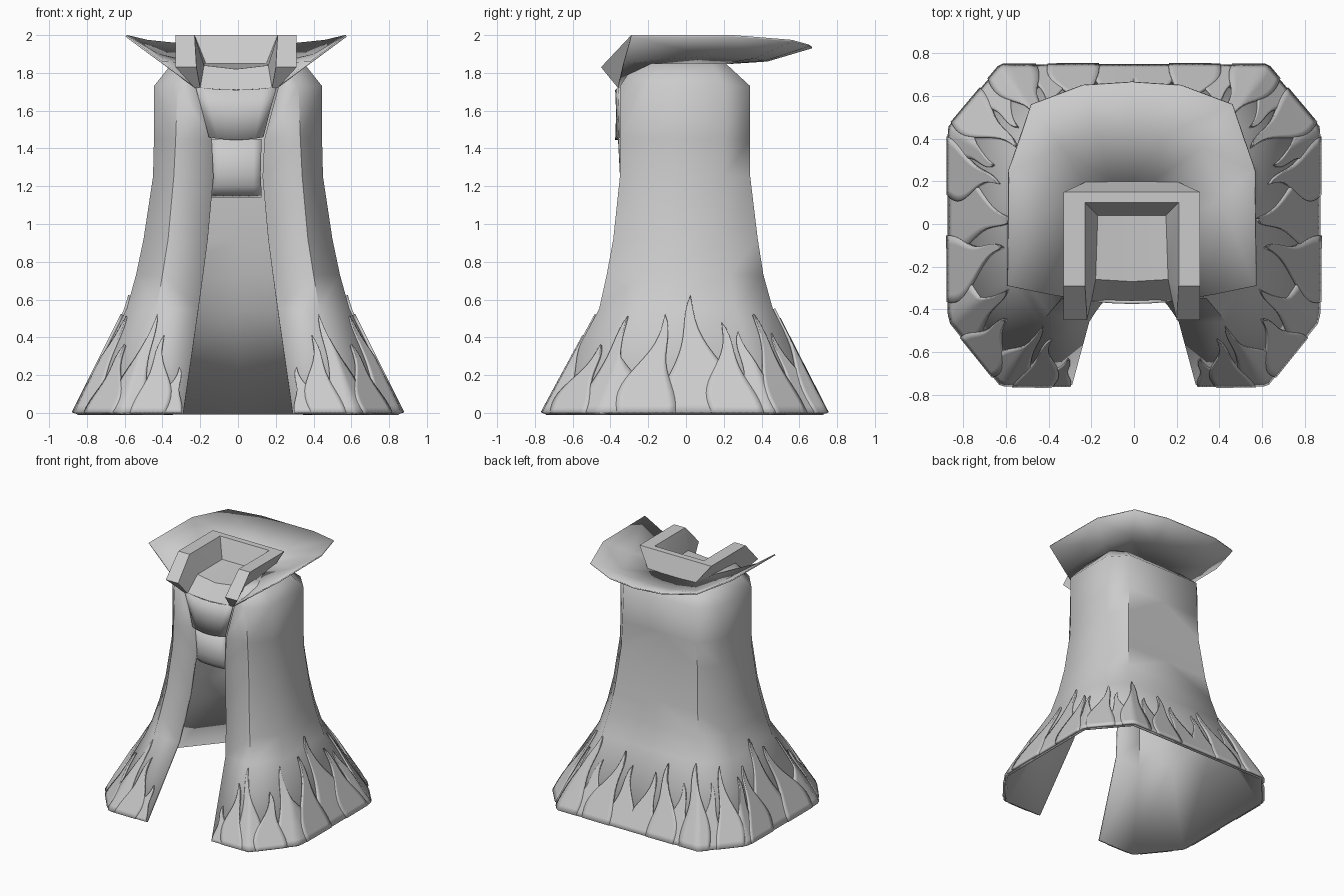
import bpy, math
from mathutils import Vector

cube = bpy.data.objects.get("Cube")
if cube:
    bpy.data.objects.remove(cube, do_unlink=True)


def finish(obj, thickness=0.0, angle=50, shift=0.0):
    """Mirror across x, give the sheet thickness and smooth it."""
    mirror = obj.modifiers.new("mirror", "MIRROR")
    mirror.use_clip = True
    if thickness:
        solid = obj.modifiers.new("thickness", "SOLIDIFY")
        solid.thickness = thickness
    obj.location.x = shift
    bpy.ops.object.select_all(action="DESELECT")
    obj.select_set(True)
    bpy.context.view_layer.objects.active = obj
    bpy.ops.object.shade_smooth_by_angle(angle=math.radians(angle))


def sheet(name, grids, **options):
    """Skin one or more grids of points into a mirrored object."""
    verts, faces = [], []
    for rows in grids:
        base, n = len(verts), len(rows[0])
        verts += [tuple(p) for row in rows for p in row]
        for r in range(len(rows) - 1):
            for c in range(n - 1):
                k = base + r * n + c
                faces.append((k, k + 1, k + n + 1, k + n))
    mesh = bpy.data.meshes.new(name)
    mesh.from_pydata(verts, [], faces)
    obj = bpy.data.objects.new(name, mesh)
    bpy.context.collection.objects.link(obj)
    bm = bmesh.new()
    bm.from_mesh(mesh)
    if len(grids) == 1:
        bmesh.ops.remove_doubles(bm, verts=bm.verts, dist=0.0005)
    bm.to_mesh(mesh)
    bm.free()
    finish(obj, **options)
    return obj


import bmesh

# Robe: height, side x, corner x, corner y, front y, back y, opening half width
LEVELS = [
    (0.00, 0.865, 0.62, 0.45, 0.755, 0.74, 0.29),
    (0.55, 0.59, 0.43, 0.26, 0.46, 0.46, 0.21),
    (0.73, 0.54, 0.40, 0.23, 0.42, 0.41, 0.185),
    (0.92, 0.50, 0.37, 0.21, 0.385, 0.38, 0.16),
    (1.25, 0.45, 0.34, 0.20, 0.35, 0.34, 0.13),
    (1.45, 0.445, 0.33, 0.20, 0.35, 0.34, 0.14),
    (1.73, 0.445, 0.32, 0.20, 0.35, 0.34, 0.215),
    (1.85, 0.35, 0.25, 0.14, 0.27, 0.21, 0.20),
    (1.85, 0.22, 0.20, 0.10, 0.25, 0.17, 0.18),
]


def section(level):
    z, side, cx, cy, front, back, gap = level
    plan = [(gap, -front), (cx, -front), (side, -cy),
            (side, cy), (cx, back), (0, back)]
    return [Vector((x, y, z)) for x, y in plan]


sheet("robe", [[section(l) for l in LEVELS]], thickness=0.02)


def on_robe(u, z, lift):
    """Point on the robe at perimeter position u (0 opening, 5 back centre)."""
    i = 0
    while LEVELS[i + 1][0] < z:
        i += 1
    low, high = LEVELS[i], LEVELS[i + 1]
    t = (z - low[0]) / (high[0] - low[0])
    ring = section([a + (b - a) * t for a, b in zip(low, high)])
    u = min(max(u, 0), 5)
    k = min(int(u), 4)
    p = ring[k].lerp(ring[k + 1], u - k)
    out = Vector((p.x, p.y, 0)).normalized()
    if u >= 5:
        out = Vector((0, 1, 0))
    return p + out * lift


def flame(u, height, width, bend, lift):
    """Wavy tongue that tapers to a point."""
    rows, steps, cols = [], 14, 8
    for r in range(steps + 1):
        t = r / steps
        centre = u + bend * math.sin(t * math.tau * 0.9) * (0.4 + 0.6 * t)
        half = width / 2 * (1 - t) ** 0.8 * (1 + 0.25 * math.sin(t * math.tau))
        z = 0.004 + t * height
        rows.append([on_robe(centre + half * (2 * c / cols - 1), z, lift)
                     for c in range(cols + 1)])
    return rows


# Flame trim: perimeter position, height, base width, sway
FLAMES = [
    (0.22, 0.24, 0.42, 0.07), (0.55, 0.41, 0.55, -0.09), (0.95, 0.52, 0.6, 0.07),
    (1.45, 0.36, 0.6, -0.08), (1.88, 0.51, 0.6, 0.06), (2.27, 0.52, 0.34, -0.05),
    (2.57, 0.62, 0.46, 0.04), (2.80, 0.48, 0.30, -0.04), (2.98, 0.43, 0.3, 0.05),
    (3.35, 0.52, 0.55, -0.08), (3.7, 0.42, 0.5, 0.08), (4.02, 0.55, 0.5, -0.06),
    (4.3, 0.40, 0.36, 0.06), (4.55, 0.50, 0.38, -0.06), (4.82, 0.42, 0.36, 0.05),
]
sheet("flame_trim",
      [flame(*f, 0.012 + 0.006 * (i % 2)) for i, f in enumerate(FLAMES)],
      thickness=0.016, angle=40)

# Wide collar flap, from outer rim to neck
flap = [
    [(0.58, -0.29, 2.0), (0.575, 0.25, 2.0), (0.47, 0.56, 1.975),
     (0.23, 0.65, 1.95), (0, 0.665, 1.94)],
    [(0.39, -0.33, 1.86), (0.41, 0.12, 1.9), (0.33, 0.36, 1.885),
     (0.16, 0.42, 1.875), (0, 0.43, 1.87)],
    [(0.215, -0.36, 1.73), (0.24, 0.0, 1.855), (0.2, 0.17, 1.855),
     (0.1, 0.2, 1.855), (0, 0.2, 1.855)],
]
sheet("collar_flap", [flap], thickness=0.01, shift=-0.01)

# Raised neck frame: each station runs from floor centre over the rim to outside
foot, lip = (0.22, -0.36, 1.72), (0.19, -0.36, 1.72)
frame = [
    [(0, -0.36, 1.70), lip, lip, foot, foot],
    [(0, -0.36, 1.70), lip, (0.21, -0.45, 1.83), (0.32, -0.45, 1.83), foot],
    [(0, -0.27, 1.82), (0.17, -0.26, 1.84), (0.22, -0.29, 2.0),
     (0.32, -0.29, 2.0), (0.24, -0.25, 1.84)],
    [(0, 0.04, 1.85), (0.16, 0.04, 1.85), (0.22, 0.1, 2.0),
     (0.32, 0.15, 2.0), (0.21, 0.2, 1.85)],
    [(0, 0.04, 1.85), (0, 0.04, 1.85), (0, 0.1, 2.0), (0, 0.15, 2.0), (0, 0.2, 1.85)],
]
sheet("neck_frame", [frame], angle=35, shift=-0.01)


def front_panel(name, profile, sag):
    """Panel across the opening from (half width, y, z) rows, bottom first."""
    rows = []
    for half, y, z in profile:
        rows.append([(half * s, y - 0.015 * (1 - s * s), z - sag * (1 - s * s))
                     for s in (0, 0.35, 0.7, 1)])
    sheet(name, [rows], thickness=0.015, shift=-0.01)


# Chest bib and the curved strap below it
front_panel("chest_bib", [(0.145, -0.36, 1.46), (0.18, -0.355, 1.6),
                          (0.215, -0.36, 1.725)], 0.015)
front_panel("chest_strap", [(0.135, -0.24, 1.14), (0.135, -0.29, 1.16),
                            (0.133, -0.325, 1.2), (0.13, -0.335, 1.26),
                            (0.135, -0.345, 1.45)], 0.0)
